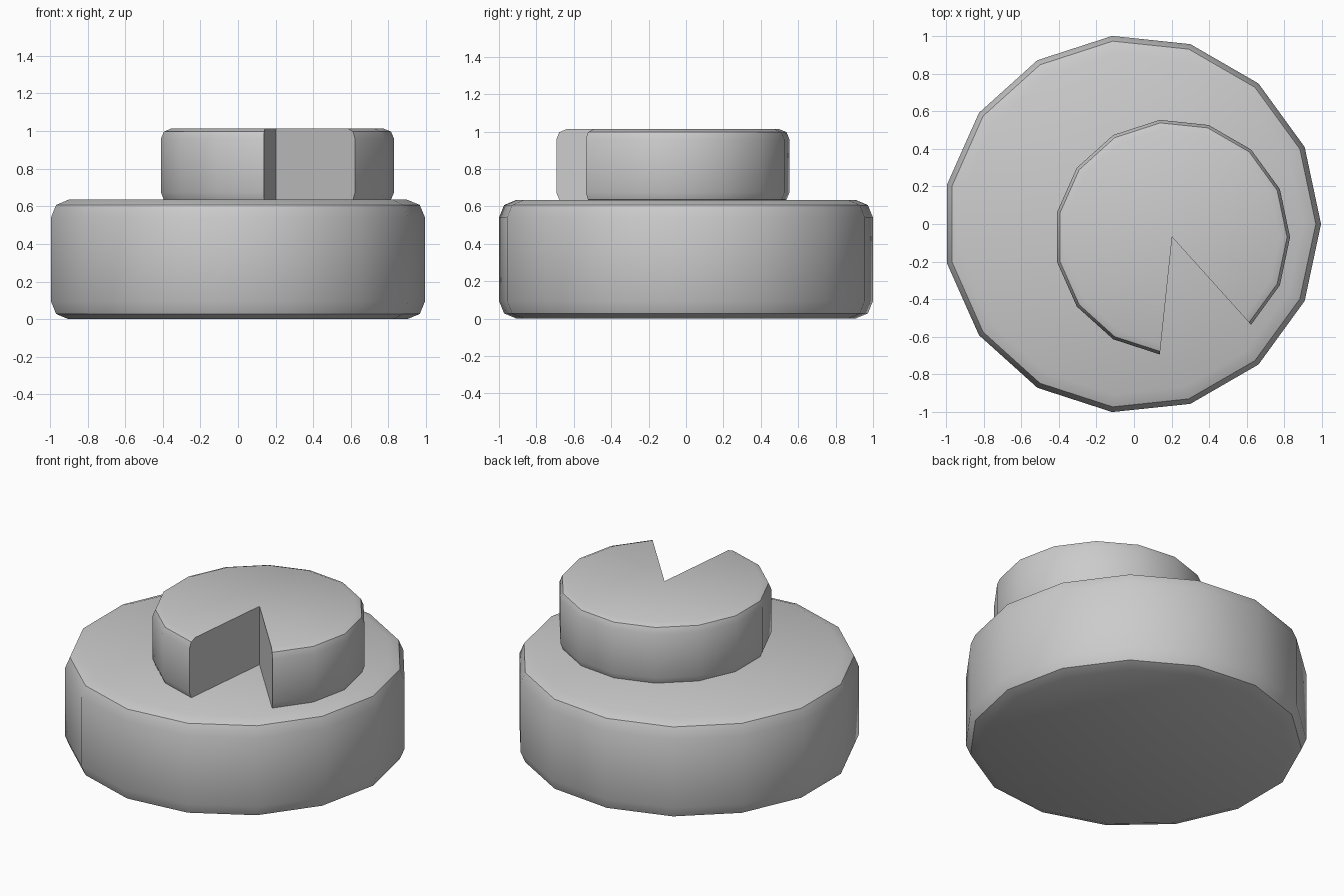
import bpy, bmesh, math

if "Cube" in bpy.data.objects:
    bpy.data.objects.remove(bpy.data.objects["Cube"])

SIDES = 15


def lathe(name, centre, radius, z0, z1, bevel, first=0, steps=SIDES):
    """Turned disc with two-segment rounded rims; fewer steps leave a wedge cut out."""
    m = bevel * (1 - math.sqrt(0.5))
    profile = [(0, z0), (radius - bevel, z0), (radius - m, z0 + m), (radius, z0 + bevel),
               (radius, z1 - bevel), (radius - m, z1 - m), (radius - bevel, z1), (0, z1)]
    full = steps == SIDES
    bm = bmesh.new()
    bottom = bm.verts.new((*centre, z0))
    top = bm.verts.new((*centre, z1))
    columns = []
    for i in range(steps if full else steps + 1):
        a = math.tau * (first + i) / SIDES
        columns.append([bm.verts.new((centre[0] + r * math.cos(a),
                                      centre[1] + r * math.sin(a), z))
                        for r, z in profile[1:-1]])
    for i in range(steps):
        a, b = columns[i], columns[(i + 1) % len(columns)]
        for j in range(len(a) - 1):
            bm.faces.new((a[j], b[j], b[j + 1], a[j + 1]))
        bm.faces.new((bottom, b[0], a[0]))
        bm.faces.new((top, a[-1], b[-1]))
    # flat walls of the wedge cut
    if not full:
        bm.faces.new([bottom] + columns[0] + [top])
        bm.faces.new([top] + columns[-1][::-1] + [bottom])
    bmesh.ops.recalc_face_normals(bm, faces=bm.faces[:])
    mesh = bpy.data.meshes.new(name)
    bm.to_mesh(mesh)
    bm.free()
    obj = bpy.data.objects.new(name, mesh)
    bpy.context.collection.objects.link(obj)
    bpy.ops.object.select_all(action='DESELECT')
    obj.select_set(True)
    bpy.context.view_layer.objects.active = obj
    bpy.ops.object.shade_smooth_by_angle(angle=math.radians(30))
    return obj


# wide base disc
lathe("base_disc", (-0.011, 0), 1.0055, 0, 0.635, 0.095)
# smaller off-centre disc with a two-step wedge missing at the front
lathe("notched_disc", (0.203, -0.07), 0.627, 0.62, 1.013, 0.055, first=-2, steps=SIDES - 2)
